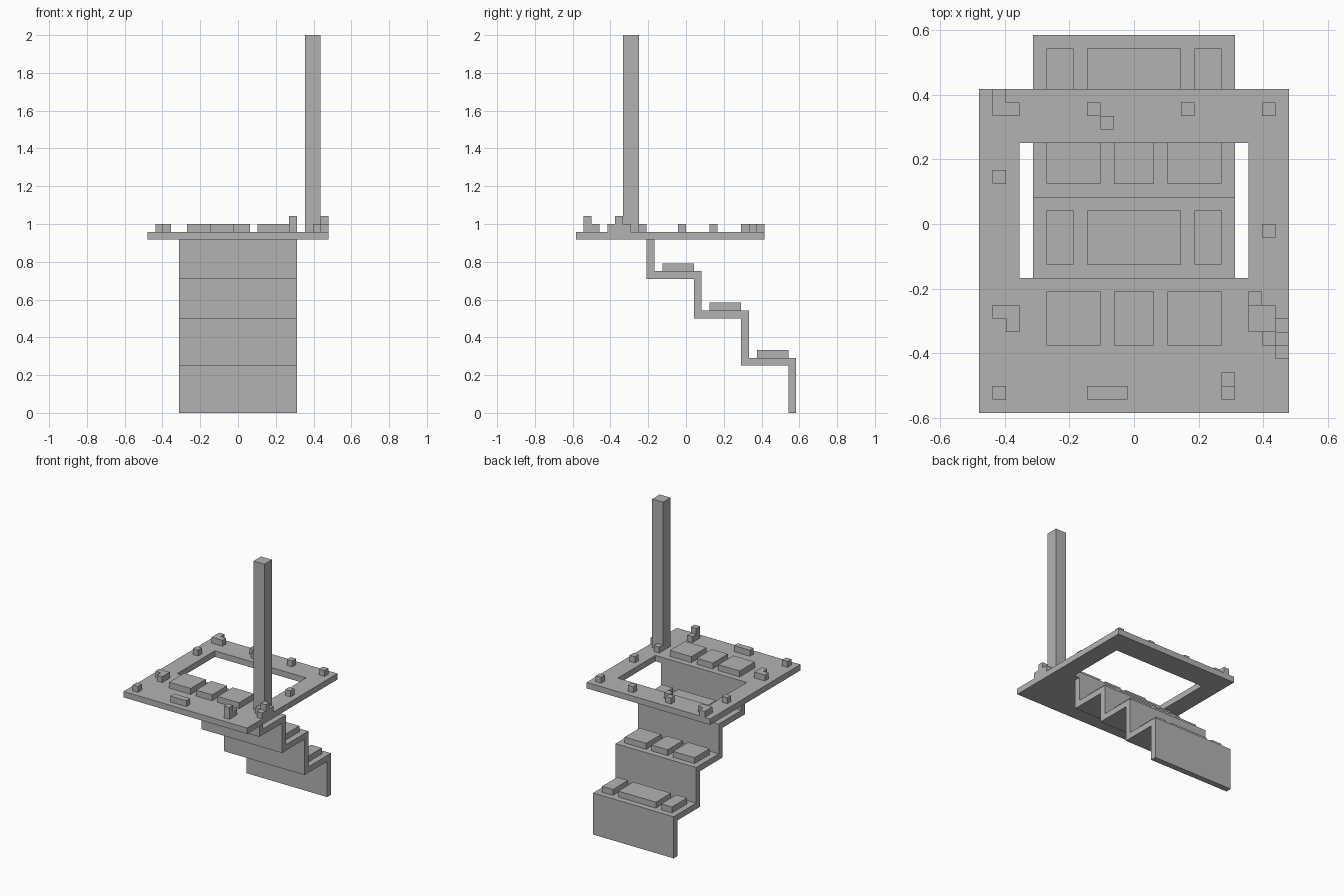
import bpy
import bmesh
from mathutils import Vector

cube = bpy.data.objects.get("Cube")
if cube:
    bpy.data.objects.remove(cube, do_unlink=True)

U = 1 / 24                              # everything sits on this block grid
ORIGIN = Vector((-11.5, -14, 0))        # grid corner relative to the centre

stone = bpy.data.materials.new("grey stone")
stone.use_nodes = True
GREY = (0.45, 0.45, 0.45, 1)
stone.diffuse_color = GREY
stone.node_tree.nodes["Principled BSDF"].inputs["Base Color"].default_value = GREY


def extrude_object(name, points, faces, offset):
    """Extrude flat faces by an offset; all coordinates in grid units."""
    bm = bmesh.new()
    verts = [bm.verts.new((Vector(p) + ORIGIN) * U) for p in points]
    flat = [bm.faces.new([verts[i] for i in f]) for f in faces]
    result = bmesh.ops.extrude_face_region(bm, geom=flat, use_keep_orig=True)
    moved = [g for g in result["geom"] if isinstance(g, bmesh.types.BMVert)]
    bmesh.ops.translate(bm, verts=moved, vec=Vector(offset) * U)
    bmesh.ops.recalc_face_normals(bm, faces=bm.faces)
    mesh = bpy.data.meshes.new(name)
    bm.to_mesh(mesh)
    bm.free()
    mesh.materials.append(stone)
    obj = bpy.data.objects.new(name, mesh)
    bpy.context.collection.objects.link(obj)
    return obj


def prism(name, outline, z, height):
    points = [(x, y, z) for x, y in outline]
    return extrude_object(name, points, [range(len(points))], (0, 0, height))


def rect(x0, y0, x1, y1):
    return [(x0, y0), (x1, y0), (x1, y1), (x0, y1)]


def block(name, x, y, z, width=1, depth=1, height=1):
    return prism(name, rect(x, y, x + width, y + depth), z, height)


# Deck: a slab with a rectangular stair opening
DECK, TOP = 22, 23
ring = [(x, y, DECK) for x, y in rect(0, 0, 23, 24) + rect(3, 10, 20, 20)]
extrude_object("deck", ring,
               [(i, (i + 1) % 4, (i + 1) % 4 + 4, i + 4) for i in range(4)], (0, 0, 1))

# Staircase: one folded strip, upper line out and lower line back
treads = [(9, 17), (15, 12), (21, 6)]
upper, lower = [(10, DECK)], [(9, DECK)]
for y, z in treads:
    upper += [(y + 1, z + 1), (y + 7, z + 1)]
    lower += [(y, z), (y + 6, z)]
upper.append((28, 0))
lower.append((27, 0))
profile = [(4, y, z) for y, z in upper + lower[::-1]]
extrude_object("staircase", profile, [range(len(profile))], (15, 0, 0))

# Raised paving slabs on the deck and each tread
even = [(5, 4), (10, 3), (14, 4)]
wide = [(5, 2), (8, 7), (16, 2)]
rows = [(5, TOP, even), (11, 18, wide), (17, 13, even), (23, 7, wide)]
for r, (y, z, slabs) in enumerate(rows):
    for s, (x, width) in enumerate(slabs):
        block(f"paving_slab_{r}_{s}", x, y, z, width, 4)

# Tall post
block("post", 20, 6, TOP, 2, 2, 25)

# Single rubble blocks scattered on the deck
for i, (x, y) in enumerate([(8, 22), (9, 21), (15, 22), (21, 22), (1, 17),
                            (21, 13), (1, 1), (20, 8)]):
    block(f"rubble_block_{i}", x, y, TOP)
block("rubble_bar", 8, 1, TOP, width=3)

# Corner rubble in L shapes
prism("back_corner_rubble",
      [(1, 22), (3, 22), (3, 23), (2, 23), (2, 24), (1, 24)], TOP, 1)
prism("side_rubble",
      [(1, 7), (2, 7), (2, 6), (3, 6), (3, 8), (1, 8)], TOP, 1)

# Stepped rubble at the front edge
step = [(18, y, z) for y, z in
        [(1, 23), (3, 23), (3, 24), (2, 24), (2, 25), (1, 25)]]
extrude_object("front_step_rubble", step, [range(len(step))], (1, 0, 0))

# Rubble heaped around the post, with one taller block
prism("post_rubble", [(21, 5), (22, 5), (22, 4), (23, 4), (23, 7), (22, 7),
                      (22, 6), (21, 6)], TOP, 1)
block("post_rubble_top", 22, 5, TOP + 1)
